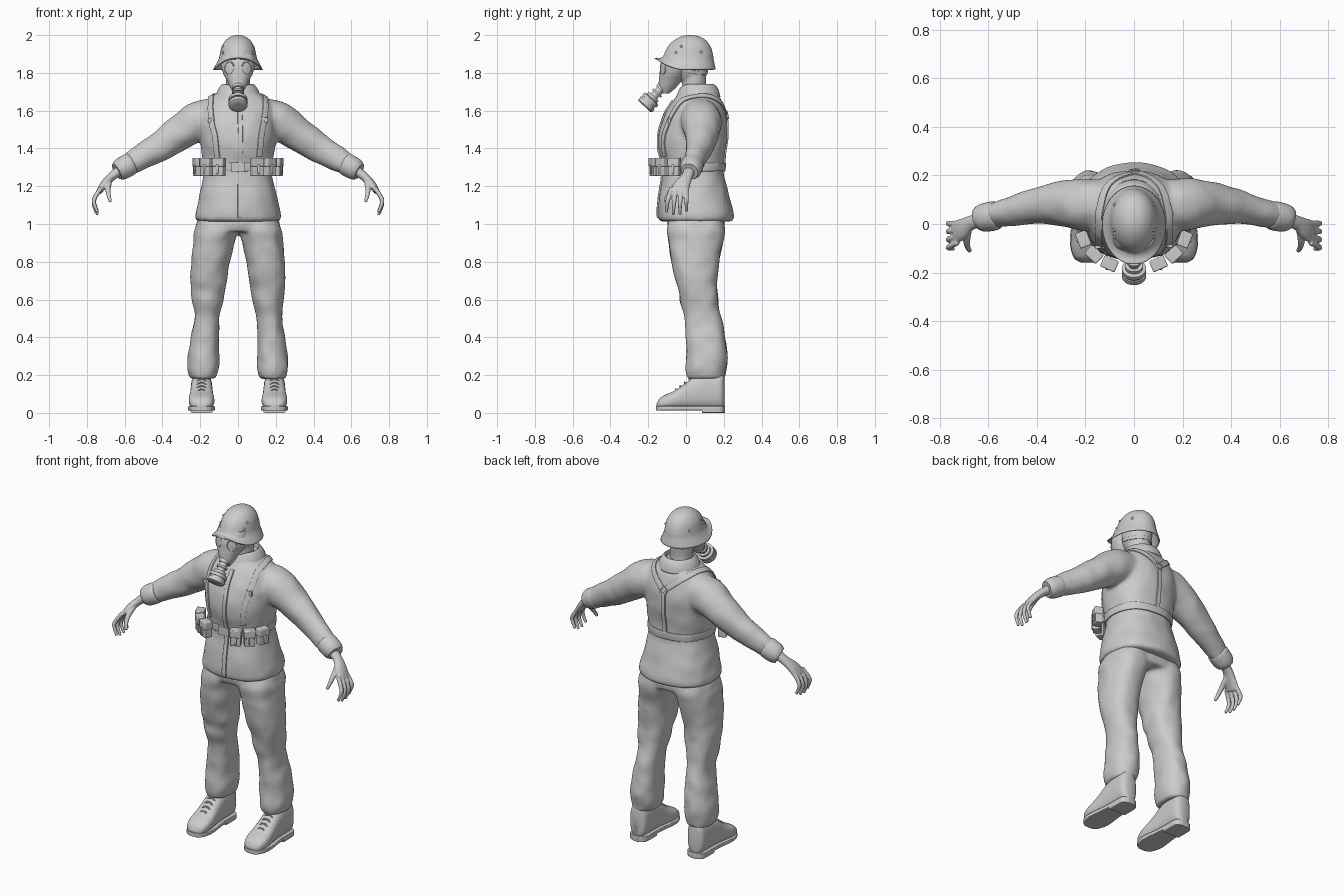
import bpy, bmesh, math
from mathutils import Vector, Matrix, noise

cube = bpy.data.objects.get("Cube")
if cube:
    bpy.data.objects.remove(cube, do_unlink=True)

grey = bpy.data.materials.new("plain_grey")
grey.use_nodes = True
grey.diffuse_color = (0.6, 0.6, 0.6, 1)
grey.node_tree.nodes["Principled BSDF"].inputs["Base Color"].default_value = grey.diffuse_color


def spline(rows, steps=5):
    """Smoothly interpolate a list of number tuples."""
    pts = [rows[0]] + list(rows) + [rows[-1]]
    out = []
    for a, b, c, d in zip(pts, pts[1:], pts[2:], pts[3:]):
        for i in range(steps):
            t = i / steps
            out.append(tuple(q + t * ((r - p) / 2 + t * (p - 2.5 * q + 2 * r - s / 2
                             + t * (1.5 * (q - r) + (s - p) / 2)))
                             for p, q, r, s in zip(a, b, c, d)))
    return out + [tuple(rows[-1])]


def tube(bm, rings, power=2, n=28, caps=True, flip=1):
    """Skin rings given as (centre, half axis, half axis)."""
    loops = []
    for c, u, v in rings:
        loop = []
        for i in range(n):
            a = math.tau * (i + 0.5) / n
            cs, sn = (math.copysign(abs(f) ** (2 / power), f) for f in (math.cos(a), math.sin(a)))
            p = c + u * cs + v * sn
            loop.append(bm.verts.new((p.x * flip, p.y, p.z)))
        loops.append(loop)
    for a, b in zip(loops, loops[1:]):
        for i in range(n):
            j = (i + 1) % n
            bm.faces.new((a[i], a[j], b[j], b[i]))
    if caps:
        bm.faces.new(loops[0])
        bm.faces.new(loops[-1])


def levels(rows):
    """Horizontal rings from (z, x0, x1, y0, y1)."""
    return [(Vector(((x0 + x1) / 2, (y0 + y1) / 2, z)), Vector(((x1 - x0) / 2, 0, 0)),
             Vector((0, (y1 - y0) / 2, 0))) for z, x0, x1, y0, y1 in rows]


def even(rows):
    """Symmetric horizontal rings from (z, half width, y0, y1)."""
    return levels([(z, -w, w, y0, y1) for z, w, y0, y1 in rows])


def slices(rows, cx):
    """Upright rings along y from (y, half width, z0, z1)."""
    return [(Vector((cx, y, (z0 + z1) / 2)), Vector((w, 0, 0)), Vector((0, 0, (z1 - z0) / 2)))
            for y, w, z0, z1 in rows]


def path(rows):
    """Rings across a path of (x, y, z, radius, side radius)."""
    rings = []
    for i, (x, y, z, r, s) in enumerate(rows):
        t = Vector(rows[min(i + 1, len(rows) - 1)][:3]) - Vector(rows[max(i - 1, 0)][:3])
        u = Vector((0, 1, 0)).cross(t).normalized()
        rings.append((Vector((x, y, z)), u * r, t.cross(u).normalized() * s))
    return rings


def lathe(p, d, profile, squash=1):
    """Rings around an axis from (distance, radius)."""
    d = Vector(d).normalized()
    u = Vector((0, 1, 0)).cross(d).normalized()
    return [(Vector(p) + d * h, u * r, d.cross(u) * r * squash) for h, r in profile]


def box(bm, centre, size, turn=0):
    m = Matrix.Translation(centre) @ Matrix.Rotation(turn, 4, "Z") @ Matrix.Diagonal((*size, 1))
    bmesh.ops.create_cube(bm, size=1, matrix=m)


def make(name, bm, voxel=0, mirror=False, bevel=0, shell=0, soften=4):
    bmesh.ops.recalc_face_normals(bm, faces=bm.faces)
    me = bpy.data.meshes.new(name)
    bm.to_mesh(me)
    bm.free()
    me.shade_smooth()
    me.set_sharp_from_angle(angle=math.radians(40))
    me.materials.append(grey)
    ob = bpy.data.objects.new(name, me)
    bpy.context.scene.collection.objects.link(ob)
    if mirror:
        ob.modifiers.new("mirror", "MIRROR").use_mirror_merge = False
    if shell:
        ob.modifiers.new("shell", "SOLIDIFY").thickness = shell
    if bevel:
        mod = ob.modifiers.new("bevel", "BEVEL")
        mod.width, mod.segments = bevel, 2
    if voxel:
        mod = ob.modifiers.new("blend", "REMESH")
        mod.mode, mod.voxel_size, mod.use_smooth_shade = "VOXEL", voxel, True
        mod = ob.modifiers.new("soften", "SMOOTH")
        mod.factor, mod.iterations = 0.5, soften
    return ob


def wrinkle(bm, amount):
    for v in bm.verts:
        v.co += noise.noise_vector(v.co * 13) * amount


def snap(ob, p):
    dg = bpy.context.evaluated_depsgraph_get()
    _, loc, nor, _ = ob.evaluated_get(dg).closest_point_on_mesh(Vector(p))
    return loc, nor


def strap(bm, ob, pts, width, thick, flip=1):
    """Flat band laid on the surface of another object."""
    hits = [snap(ob, (x * flip, y, z)) for x, y, z in spline(pts, 6)]
    rings = []
    for i, (loc, nor) in enumerate(hits):
        t = hits[min(i + 1, len(hits) - 1)][0] - hits[max(i - 1, 0)][0]
        rings.append((loc + nor * thick * 0.3, t.cross(nor).normalized() * width / 2, nor * thick))
    tube(bm, rings, power=6, n=12)


# Jacket: torso and sleeves blended together
bm = bmesh.new()
tube(bm, even(spline([
    (1.015, .222, -.14, .245), (1.05, .226, -.148, .252), (1.15, .206, -.142, .23),
    (1.25, .183, -.125, .203), (1.3, .18, -.122, .2), (1.38, .192, -.14, .208),
    (1.46, .2, -.145, .217), (1.55, .203, -.125, .217), (1.62, .19, -.09, .2),
    (1.66, .16, -.065, .185), (1.69, .115, -.045, .165), (1.72, .08, -.03, .14)])), 2.3, 40)
sleeve = spline([(.1, .08, 1.56, .1, .1), (.2, .08, 1.548, .107, .108), (.3, .083, 1.488, .092, .094),
                 (.4, .075, 1.42, .08, .075), (.5, .053, 1.36, .07, .06),
                 (.58, .034, 1.313, .056, .053), (.63, .022, 1.288, .048, .048)])
for s in (1, -1):
    tube(bm, path(sleeve), flip=s)
wrinkle(bm, 0.006)
jacket = make("jacket", bm, voxel=0.011, soften=6)

bm = bmesh.new()
tube(bm, path(spline([(.56, .037, 1.323, .054, .052), (.575, .034, 1.315, .06, .06),
                      (.62, .025, 1.29, .058, .058), (.642, .018, 1.278, .046, .047)], 4)))
make("cuffs", bm, mirror=True)

# Collar: folded outward, lower and open at the front
bm = bmesh.new()
tube(bm, even(spline([(1.672, .122, -.062, .183), (1.705, .11, -.05, .175), (1.732, .092, -.035, .16),
                      (1.738, .078, -.025, .14), (1.7, .072, -.02, .13)], 3)), caps=False)
for v in bm.verts:
    v.co.z -= 0.025 * max(0, -v.co.y / 0.05)
make("collar", bm, shell=0.006)

# Trousers: hips and legs
bm = bmesh.new()
tube(bm, even([(1.06, .2, -.09, .19), (1, .226, -.1, .208), (.96, .215, -.09, .2)]), 2.3)
leg = spline([(1.05, .01, .2, -.08, .19), (.97, .003, .232, -.1, .208), (.9, .02, .238, -.094, .195),
              (.8, .043, .248, -.08, .175), (.7, .057, .253, -.055, .167), (.64, .068, .252, -.036, .17),
              (.57, .084, .238, -.026, .175), (.5, .098, .234, -.008, .19), (.4, .1, .25, 0, .208),
              (.3, .1, .264, .002, .22), (.23, .1, .264, -.002, .214), (.18, .118, .252, .012, .205)])
for s in (1, -1):
    tube(bm, levels(leg), 2.2, flip=s)
wrinkle(bm, 0.008)
make("trousers", bm, voxel=0.011, soften=5)

# Boots with soles, heels and laces
foot = 0.193
bm = bmesh.new()
tube(bm, slices(spline([(-.155, .025, .025, .05), (-.138, .052, .02, .078), (-.1, .066, .02, .1),
                        (-.06, .067, .02, .118), (-.01, .062, .02, .152), (.04, .059, .02, .19),
                        (.1, .057, .02, .215), (.17, .055, .02, .215), (.193, .045, .02, .21),
                        (.203, .025, .03, .19)]), foot), 2.6)
make("boots", bm, mirror=True)
bm = bmesh.new()
outline = spline([(-.16, .025), (-.14, .054), (-.09, .07), (-.04, .069), (.03, .06), (.1, .057),
                  (.17, .056), (.195, .045), (.207, .02)])
tube(bm, slices([(y, w, .012, .036) for y, w in outline], foot), 10)
tube(bm, slices([(y, w, 0, .03) for y, w in outline if y > .085], foot), 10)
make("soles", bm, mirror=True)
bm = bmesh.new()
for i in range(4):
    y, z = -.055 + .024 * i, .122 + .018 * i
    for tilt in (-.008, .008):
        tube(bm, path(spline([(foot - .04, y + .012 + tilt, z - .018, .004, .004),
                              (foot, y, z + .004, .004, .004),
                              (foot + .04, y + .012 - tilt, z - .018, .004, .004)], 4)), n=8)
make("laces", bm, mirror=True)

# Hands
bm = bmesh.new()
tube(bm, path(spline([(.62, .02, 1.288, .028, .032), (.67, .005, 1.25, .023, .03),
                      (.708, -.02, 1.21, .021, .043), (.736, -.036, 1.17, .015, .048)])))
for i in range(4):
    y = -.076 + .026 * i
    drop = (.014, 0, .002, .018)[i]
    tube(bm, path(spline([(.725, y, 1.19, .012, .012), (.755, y * 1.2, 1.145, .012, .012),
                          (.763, y * 1.3, 1.1 + drop, .011, .011),
                          (.743, y * 1.35, 1.048 + drop, .008, .008)], 4)), n=12)
tube(bm, path(spline([(.68, -.01, 1.235, .016, .016), (.688, -.065, 1.19, .015, .015),
                      (.685, -.093, 1.155, .012, .012), (.675, -.112, 1.118, .009, .009)], 4)), n=12)
make("hands", bm, voxel=0.005, mirror=True, soften=2)

# Head and neck
bm = bmesh.new()
bmesh.ops.create_uvsphere(bm, u_segments=24, v_segments=16, radius=1,
                          matrix=Matrix.Translation((0, .02, 1.85)) @ Matrix.Diagonal((.08, .1, .11, 1)))
tube(bm, even([(1.66, .068, -.02, .11), (1.74, .064, -.02, .105), (1.84, .067, -.02, .112)]))
head = make("head", bm, voxel=0.008)

# Mask with eyepieces, head straps and filter
bm = bmesh.new()
tube(bm, even(spline([(1.69, .022, -.128, -.09), (1.72, .04, -.145, -.055), (1.76, .06, -.144, -.022),
                      (1.8, .08, -.14, .002), (1.85, .092, -.134, .018), (1.9, .085, -.11, .018)])), 2.1)
make("mask", bm)
bm = bmesh.new()
tube(bm, lathe((.045, -.122, 1.825), (.45, -.89, .05),
               [(-.015, .038), (.002, .036), (.005, .032), (.003, .029), (.005, .01)], 0.85))
make("eyepieces", bm, mirror=True)
bm = bmesh.new()
for s in (1, -1):
    strap(bm, head, [(.08, -.01, 1.81), (.08, .05, 1.8), (0, .13, 1.8)], .018, .004, s)
make("mask_straps", bm)
bm = bmesh.new()
tube(bm, lathe((0, -.112, 1.738), (0, -.68, -.73), [
    (0, .03), (.035, .03), (.035, .022), (.055, .022), (.055, .031), (.066, .031), (.066, .022),
    (.085, .022), (.085, .036), (.1, .036), (.104, .05), (.122, .05), (.122, .044), (.132, .044),
    (.132, .05), (.152, .05), (.158, .042), (.158, .02)]))
make("filter", bm)

# Helmet: flared shell with raised front brim and rivets
bm = bmesh.new()
tube(bm, even(spline([(2, .008, .01, .03), (1.993, .038, -.025, .07), (1.972, .066, -.064, .106),
                      (1.94, .086, -.096, .13), (1.9, .096, -.116, .143), (1.87, .104, -.126, .147),
                      (1.818, .132, -.166, .158)], 4)), n=40, caps=False)
bmesh.ops.holes_fill(bm, edges=[e for e in bm.edges if e.is_boundary and e.verts[0].co.z > 1.99])
for v in bm.verts:
    v.co.z += max(0, 1.9 - v.co.z) * 0.75 * min(1, max(0, -v.co.y) / .16) ** 2
helmet = make("helmet", bm, shell=0.006)
bm = bmesh.new()
for x in (.1, -.1):
    for y, z in ((-.03, 1.95), (-.065, 1.915), (.09, 1.915)):
        bmesh.ops.create_uvsphere(bm, u_segments=10, v_segments=8, radius=0.007,
                                  matrix=Matrix.Translation(snap(helmet, (x, y, z))[0]))
make("rivets", bm)

# Belt, buckle and cartridge pouches
bm = bmesh.new()
turns = [math.tau * i / 24 for i in range(26)]
strap(bm, jacket, [(.2 * math.sin(a), .04 + .19 * math.cos(a), 1.3) for a in turns], .044, .007)
box(bm, (0, -.132, 1.3), (.07, .016, .05))
make("belt", bm)
bm = bmesh.new()
for x, y, turn in ((.1, -.162, .42), (.163, -.124, .75), (.207, -.062, 1.2)):
    out = Vector((math.sin(turn), -math.cos(turn), 0))
    spot = Vector((x, y, 1.3))
    box(bm, spot, (.06, .046, .092), turn)
    box(bm, spot + Vector((0, 0, .027)) + out * .002, (.065, .049, .046), turn)
    box(bm, spot + out * .025 - Vector((0, 0, .01)), (.014, .01, .05), turn)
make("pouches", bm, mirror=True, bevel=0.008)

# Shoulder straps joining at a ring on the back, and the front placket
bm = bmesh.new()
for s in (1, -1):
    strap(bm, jacket, [(.14, -.16, 1.34), (.145, -.16, 1.45), (.16, -.12, 1.56), (.165, -.04, 1.67),
                       (.16, .06, 1.71), (.11, .18, 1.67), (0, .23, 1.58)], .032, .006, s)
    loc, nor = snap(jacket, (.16 * s, -.12, 1.56))
    box(bm, loc + nor * .004, (.036, .012, .028))
strap(bm, jacket, [(0, .23, 1.58), (0, .23, 1.45), (0, .22, 1.31)], .026, .006)
loc, nor = snap(jacket, (0, .23, 1.58))
tube(bm, lathe(loc, nor, [(0, .024), (.012, .024), (.012, .014), (.008, .012)]))
make("shoulder_straps", bm)
bm = bmesh.new()
strap(bm, jacket, [(.012, -.16, z) for z in (1.03, 1.12, 1.2, 1.28, 1.36, 1.45, 1.55)]
      + [(.012, -.08, 1.66)], .026, .006)
make("placket", bm)
